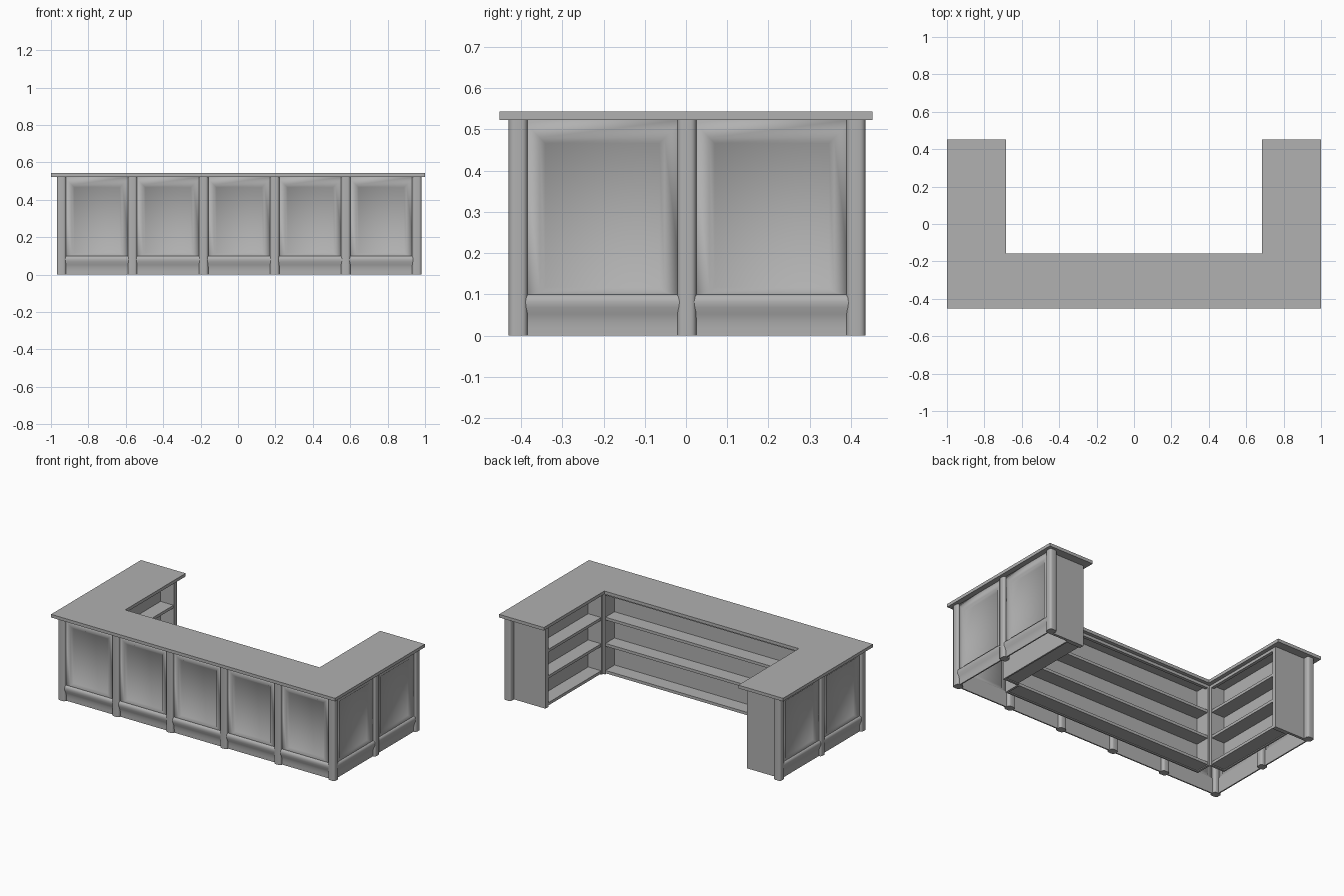
import bpy, bmesh
from math import pi
from mathutils import Matrix

if "Cube" in bpy.data.objects:
    bpy.data.objects.remove(bpy.data.objects["Cube"])

H = 0.523             # underside of the countertop
FX, FY = 0.955, 0.41  # face planes of the panelling
DX = 0.006            # slight sideways offset of the panelling under the top

GREY = bpy.data.materials.new("dark_grey")
GREY.diffuse_color = (0.44, 0.44, 0.44, 1)
GREY.use_nodes = True
GREY.node_tree.nodes["Principled BSDF"].inputs["Base Color"].default_value = GREY.diffuse_color


def make(name, bm, smooth=None):
    bmesh.ops.recalc_face_normals(bm, faces=bm.faces)
    me = bpy.data.meshes.new(name)
    bm.to_mesh(me)
    bm.free()
    me.materials.append(GREY)
    ob = bpy.data.objects.new(name, me)
    bpy.context.collection.objects.link(ob)
    if smooth:
        bpy.ops.object.select_all(action='DESELECT')
        ob.select_set(True)
        bpy.context.view_layer.objects.active = ob
        bpy.ops.object.shade_smooth_by_angle(angle=smooth)
    return ob


def box(name, x, y, z, bevel=0):
    bm = bmesh.new()
    bmesh.ops.create_cube(bm, size=1)
    for v in bm.verts:
        v.co = [a[0] + (c + 0.5) * (a[1] - a[0]) for a, c in zip((x, y, z), v.co)]
    if bevel:
        up = [e for e in bm.edges if abs(e.verts[0].co.z - e.verts[1].co.z) > 0.01]
        bmesh.ops.bevel(bm, geom=up, offset=bevel, segments=4, profile=0.5, affect='EDGES')
    return make(name, bm, 0.6 if bevel else None)


def sweep(bm, points, vec):
    f = bm.faces.new([bm.verts.new(p) for p in points])
    ext = bmesh.ops.extrude_face_region(bm, geom=[f], use_keep_orig=True)
    bmesh.ops.translate(bm, vec=vec,
                        verts=[g for g in ext['geom'] if isinstance(g, bmesh.types.BMVert)])


def place(ob, x, y, turn):
    ob.matrix_world = Matrix.Translation((x, y, 0)) @ Matrix.Rotation(turn, 4, 'Z')


def panel_bay(x, y, turn, half, opening):
    # Recessed panel: rings of (half width, bottom, top, depth), outside to centre
    rings = [(half, 0.09, H, 0), (opening + 0.012, 0.105, 0.48, 0.001),
             (opening, 0.115, 0.468, 0.013)]
    bm = bmesh.new()
    loops = [[bm.verts.new(p) for p in ((-w, d, a), (w, d, a), (w, d, b), (-w, d, b))]
             for w, a, b, d in rings]
    for a, b in zip(loops, loops[1:]):
        for i in range(4):
            j = (i + 1) % 4
            bm.faces.new((a[i], a[j], b[j], b[i]))
    bm.faces.new(loops[-1])
    panel = make("recessed_panel", bm, 1.0)
    mod = panel.modifiers.new("thickness", 'SOLIDIFY')
    mod.thickness = 0.006
    place(panel, x, y, turn)

    # Base moulding: bulging profile swept across the bay
    profile = [(0.004, 0.1), (-0.006, 0.1), (-0.014, 0.094), (-0.017, 0.082), (-0.015, 0.068),
               (-0.009, 0.052), (-0.005, 0.038), (-0.004, 0.02), (-0.004, 0), (0.004, 0)]
    bm = bmesh.new()
    sweep(bm, [(-half, a, b) for a, b in profile], (2 * half, 0, 0))
    place(make("base_moulding", bm, 0.7), x, y, turn)


def shelf_unit(name, x, y, turn, length):
    # Local frame: opening at y = 0 facing -y, depth towards +y
    h, depth, t = length / 2, 0.105, 0.01
    parts = [box(name + "_back", (-h, h), (depth - t, depth), (0, H))]
    for s in (-1, 1):
        parts.append(box(name + "_side", sorted((s * h, s * (h - 0.014))), (0, depth), (0, H)))
    parts.append(box(name + "_top_rail", (-h, h), (0, 0.02), (H - 0.018, H)))
    for z in (0.006, 0.178, 0.345):
        parts.append(box(name + "_shelf", (-h + 0.014, h - 0.014), (0.004, depth), (z, z + 0.018)))
    for p in parts:
        place(p, x, y, turn)


# U-shaped countertop
bm = bmesh.new()
outline = [(-1, -0.452), (1, -0.452), (1, 0.452), (0.685, 0.452),
           (0.685, -0.157), (-0.685, -0.157), (-0.685, 0.452), (-1, 0.452)]
sweep(bm, [(a, b, H) for a, b in outline], (0, 0, 0.02))
make("countertop", bm)

# Rounded posts along the front and both sides
posts = [(DX - 0.95 + 0.38 * i, -0.407) for i in range(6)]
posts += [(DX + s * 0.95, y) for s in (-1, 1) for y in (0.002, 0.412)]
for x, y in posts:
    box("post", (x - 0.025, x + 0.025), (y - 0.023, y + 0.023), (0, H), 0.014)

# Panelled bays: five on the front, two on each side
for i in range(5):
    panel_bay(DX - 0.76 + 0.38 * i, -FY, 0, 0.18, 0.123)
for s in (-1, 1):
    for y in (-0.203, 0.208):
        panel_bay(DX + s * FX, y, s * pi / 2, 0.195, 0.14)
    # Plain end board closing each wing
    box("wing_end_board", sorted((s * 0.71, DX + s * FX)), (0.383, 0.4), (0, H))
    shelf_unit("wing_shelves", s * 0.71, 0.1025, -s * pi / 2, 0.565)

# Long shelf unit behind the front
shelf_unit("front_shelves", 0, -0.18, pi, 1.42)
